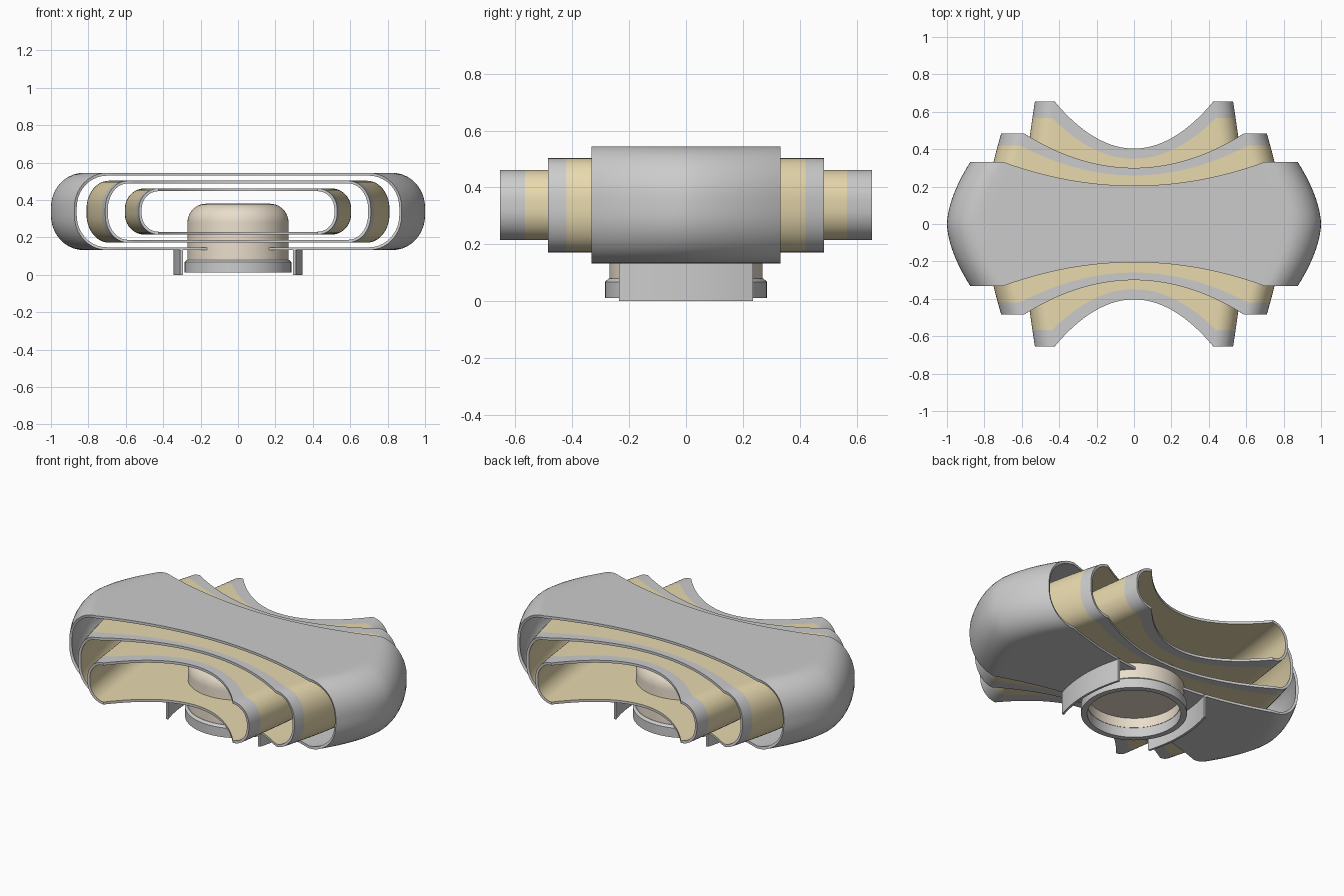
import bpy, bmesh, math

if "Cube" in bpy.data.objects:
    bpy.data.objects.remove(bpy.data.objects["Cube"])


def material(name, rgb):
    m = bpy.data.materials.new(name)
    m.diffuse_color = (*rgb, 1)
    m.use_nodes = True
    m.node_tree.nodes["Principled BSDF"].inputs["Base Color"].default_value = m.diffuse_color
    return m


GOLD = material("gold", (0.80, 0.69, 0.42))
BEIGE = material("beige", (0.82, 0.73, 0.60))


def make_object(name, bm, mats):
    bmesh.ops.recalc_face_normals(bm, faces=bm.faces)
    me = bpy.data.meshes.new(name)
    bm.to_mesh(me)
    bm.free()
    for m in mats:
        me.materials.append(m)
    ob = bpy.data.objects.new(name, me)
    bpy.context.collection.objects.link(ob)
    return ob


def smooth(ob, angle=35):
    bpy.ops.object.select_all(action='DESELECT')
    ob.select_set(True)
    bpy.context.view_layer.objects.active = ob
    bpy.ops.object.shade_smooth_by_angle(angle=math.radians(angle))


def section(half_w, z0, z1, rx, rz):
    """Rounded rectangle in x-z, the same point count for any width."""
    right = []
    n, k = 14, 10
    flat = half_w - rx
    for i in range(n):
        right.append((flat * i / n, z1))
    for i in range(k + 1):
        a = math.pi / 2 * (1 - i / k)
        right.append((flat + rx * math.cos(a), z1 - rz + rz * math.sin(a)))
    for i in range(k + 1):
        a = -math.pi / 2 * i / k
        right.append((flat + rx * math.cos(a), z0 + rz + rz * math.sin(a)))
    for i in range(n - 1, -1, -1):
        right.append((flat * i / n, z0))
    left = [(-x, z) for x, z in reversed(right[1:-1])]
    return right + left


def shell(name, w_mid, w_end, power, z0, z1, rx, rz, y_end, y_mid, gold):
    """Open-ended sleeve: widest at y = 0, ends scooped out by a parabola."""
    half = [0, 0.08, 0.17, 0.28, 0.4, 0.52, 0.64, 0.76, 0.865, 0.93, 1]
    ts = [-t for t in reversed(half[1:])] + half
    edge = section(w_end, z0, z1, rx, rz)
    bm = bmesh.new()
    rows = []
    for t in ts:
        w = w_mid - (w_mid - w_end) * abs(t) ** power
        row = []
        for (x, z), (xe, _) in zip(section(w, z0, z1, rx, rz), edge):
            reach = y_mid + (y_end - y_mid) * min(1, abs(xe) / (w_end - rx)) ** 2
            y = t * reach
            # width follows the real y so the plan outline stays even
            row.append(bm.verts.new((x, y, z)))
        rows.append(row)
    n = len(edge)
    for j in range(len(rows) - 1):
        is_gold = gold and abs(ts[j] + ts[j + 1]) / 2 < 0.865
        for i in range(n):
            f = bm.faces.new((rows[j][i], rows[j][(i + 1) % n],
                              rows[j + 1][(i + 1) % n], rows[j + 1][i]))
            f.material_index = 1 if is_gold else 0
    ob = make_object(name, bm, [None, GOLD] if gold else [])
    smooth(ob)
    mod = ob.modifiers.new("thickness", 'SOLIDIFY')
    mod.thickness = 0.015
    mod.offset = -1
    if gold:
        mod.material_offset = 1
        mod.material_offset_rim = 0
    bpy.ops.object.modifier_apply(modifier=mod.name)
    smooth(ob)
    return ob


def lathe(name, profile, mats, closed=False, steps=64):
    bm = bmesh.new()
    vs = [bm.verts.new((r, 0, z)) for r, z in profile]
    pairs = list(zip(vs, vs[1:])) + ([(vs[-1], vs[0])] if closed else [])
    es = [bm.edges.new(p) for p in pairs]
    bmesh.ops.spin(bm, geom=vs + es, cent=(0, 0, 0), axis=(0, 0, 1),
                   angle=2 * math.pi, steps=steps)
    bmesh.ops.remove_doubles(bm, verts=bm.verts, dist=1e-5)
    ob = make_object(name, bm, mats)
    smooth(ob)
    return ob


# Three nested sleeves
shell("outer_shell", 1.0, 0.875, 1.7, 0.132, 0.545, 0.175, 0.185, 0.332, 0.205, False)
shell("middle_shell", 0.81, 0.71, 1.4, 0.172, 0.503, 0.12, 0.15, 0.485, 0.30, True)
shell("inner_shell", 0.605, 0.53, 1.35, 0.215, 0.462, 0.105, 0.11, 0.655, 0.403, True)

# Domed cup in the middle, recessed from below
dome = [(0.17 + 0.1 * math.sin(a), 0.28 + 0.1 * math.cos(a))
        for a in (math.pi / 2 * i / 10 for i in range(11))]
lathe("cup", [(0, 0.38)] + dome + [(0.27, 0.07), (0.25, 0.07), (0.25, 0.128), (0, 0.128)],
      [BEIGE])

# Collar around the foot of the cup
lathe("collar", [(0.252, 0.012), (0.285, 0.012), (0.285, 0.068), (0.272, 0.08),
                 (0.252, 0.08)], [], closed=True)

# Curved skirt plates on both sides under the outer shell
for side, name in ((1, "right_skirt"), (-1, "left_skirt")):
    bm = bmesh.new()
    rings = []
    for i in range(17):
        s = -1 + i / 8
        y = 0.235 * s
        x = 0.345 - 0.036 * s * s
        rings.append([bm.verts.new((side * (x - d), y, z))
                      for d, z in ((0, 0), (0, 0.14), (0.014, 0.14), (0.014, 0))])
    for a, b in zip(rings, rings[1:]):
        for k in range(4):
            bm.faces.new((a[k], a[(k + 1) % 4], b[(k + 1) % 4], b[k]))
    bm.faces.new(rings[0])
    bm.faces.new(rings[-1])
    smooth(make_object(name, bm, []))
